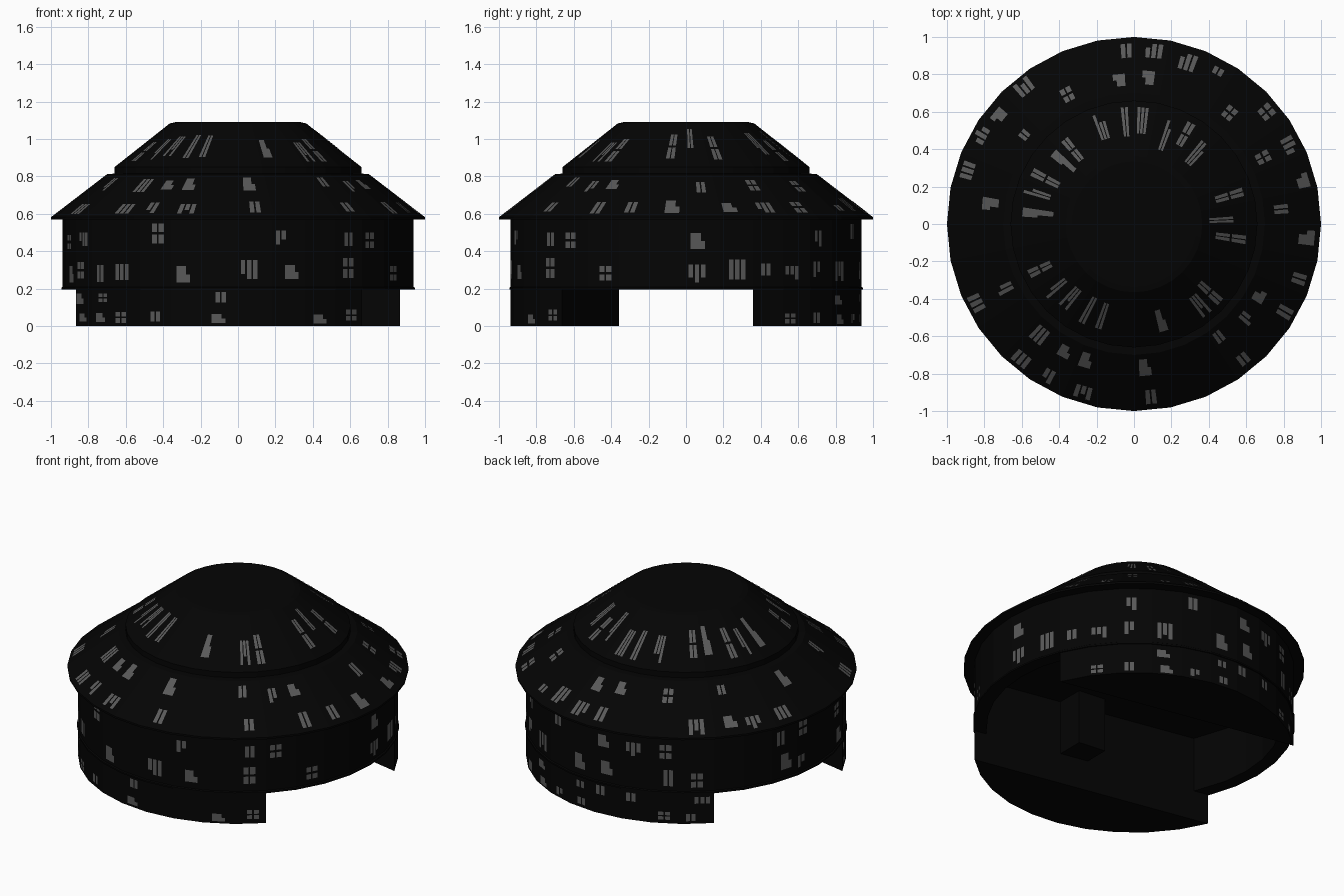
import bpy, bmesh, math, random
from mathutils import Vector

if "Cube" in bpy.data.objects:
    bpy.data.objects.remove(bpy.data.objects["Cube"])

random.seed(7)
N = 32
STEP = 2 * math.pi / N


def material(name, v):
    m = bpy.data.materials.new(name)
    m.diffuse_color = (v, v, v, 1)
    m.use_nodes = True
    m.node_tree.nodes["Principled BSDF"].inputs["Base Color"].default_value = m.diffuse_color
    return m


DARK = material("dark_hull", 0.0012)
LIT = material("window_grey", 0.10)


def finish(name, bm, mat):
    me = bpy.data.meshes.new(name)
    bm.to_mesh(me)
    bm.free()
    ob = bpy.data.objects.new(name, me)
    bpy.context.collection.objects.link(ob)
    me.materials.append(mat)
    return ob


def pt(r, k, z):
    return Vector((r * math.cos(k * STEP), r * math.sin(k * STEP), z))


def lathe(name, profile):
    # closed turned solid, capped at both ends
    bm = bmesh.new()
    rings = [[bm.verts.new(pt(r, k, z)) for k in range(N)] for r, z in profile]
    for a, b in zip(rings, rings[1:]):
        for k in range(N):
            j = (k + 1) % N
            bm.faces.new((a[k], a[j], b[j], b[k]))
    bm.faces.new(rings[0][::-1])
    bm.faces.new(rings[-1])
    return finish(name, bm, DARK)


def prism(name, outline, z0, z1):
    # upright solid from a plan outline
    bm = bmesh.new()
    f = bm.faces.new([bm.verts.new((p[0], p[1], z0)) for p in outline])
    top = bmesh.ops.extrude_face_region(bm, geom=[f])["geom"]
    bmesh.ops.translate(bm, vec=(0, 0, z1 - z0),
                        verts=[v for v in top if isinstance(v, bmesh.types.BMVert)])
    bmesh.ops.recalc_face_normals(bm, faces=bm.faces)
    return finish(name, bm, DARK)


# drum, eave, two sloped roof tiers and flat top
body = lathe("main_body", [(0.945, 0.195), (0.945, 0.205), (0.938, 0.21), (0.938, 0.57),
                           (1.0, 0.57), (1.0, 0.582), (0.70, 0.812), (0.66, 0.815),
                           (0.66, 0.85), (0.365, 1.083), (0.335, 1.09)])

# two support walls either side of the skewed passage, each closed by a chord
for name, first in (("back_foot", 2), ("front_foot", 18)):
    prism(name, [pt(0.938, k, 0) for k in range(first, first + 11)], 0, 0.2)

# tall bay hollowed out above the passage
a, b, c, d = (pt(0.938, k, 0) for k in (2, 12, 18, 28))
outline = ([a.lerp(b, 0.06), a.lerp(b, 0.95)] + [pt(0.86, k, 0) for k in range(13, 18)]
           + [c.lerp(d, 0.06), c.lerp(d, 0.95)] + [pt(0.86, k, 0) for k in range(-3, 2)])
cutter = prism("bay_cutter", outline, 0.1, 0.55)
cutter.hide_render = True
cutter.hide_viewport = True
mod = body.modifiers.new("bay", "BOOLEAN")
mod.operation = "DIFFERENCE"
mod.solver = "EXACT"
mod.object = cutter

# blocks standing out from the bay walls, repeated by half-turn
for s, side in ((1, "front"), (-1, "back")):
    prism(side + "_bay_block", [(s * x, s * y) for x, y in
          ((-0.08, -0.56), (0.10, -0.60), (0.10, -0.38), (-0.08, -0.36))], 0.2, 0.55)


# windows: small clusters of panes lying just off each facet
def pane(bm, r0, z0, r1, z1, k, u0, u1, v0, v1):
    a, b = pt(r0, k, z0), pt(r0, k + 1, z0)
    c, d = pt(r1, k + 1, z1), pt(r1, k, z1)
    n = (b - a).cross(d - a).normalized() * 0.002

    def at(u, v):
        return a.lerp(b, u).lerp(d.lerp(c, u), v) + n
    bm.faces.new([bm.verts.new(at(u, v))
                  for u, v in ((u0, v0), (u1, v0), (u1, v1), (u0, v1))])


def windows(name, r0, z0, r1, z1, facets, chance, rows):
    bm = bmesh.new()
    for k in facets:
        for row in range(rows):
            if random.random() > chance:
                continue
            h = 1 / rows
            v0 = (row + random.uniform(0.1, 0.3)) * h
            v1 = v0 + random.uniform(0.4, 0.6) * h
            u = random.uniform(0.05, 0.4)
            style = random.choice(("strips", "strips", "grid", "block"))
            if style == "strips":
                for i in range(random.choice((2, 3))):
                    drop = random.choice((0, 0, 0.15)) * h
                    pane(bm, r0, z0, r1, z1, k, u + i * 0.18, u + i * 0.18 + 0.13, v0 + drop, v1)
            elif style == "grid":
                mid = (v0 + v1) / 2
                for i in range(2):
                    for lo, hi in ((v0, mid - 0.02), (mid + 0.02, v1)):
                        pane(bm, r0, z0, r1, z1, k, u + i * 0.22, u + i * 0.22 + 0.17, lo, hi)
            else:
                pane(bm, r0, z0, r1, z1, k, u, u + 0.3, v0, v1)
                pane(bm, r0, z0, r1, z1, k, u + 0.3, u + 0.42, v0, (v0 + v1) / 2)
    finish(name, bm, LIT)


FEET = list(range(2, 12)) + list(range(18, 28))
windows("drum_windows", 0.938, 0.21, 0.938, 0.57, range(N), 0.5, 2)
windows("lower_roof_windows", 1.0, 0.582, 0.70, 0.812, range(N), 0.5, 2)
windows("upper_roof_windows", 0.66, 0.85, 0.365, 1.083, range(N), 0.6, 1)
windows("foot_windows", 0.938, 0.0, 0.938, 0.2, FEET, 0.45, 2)
